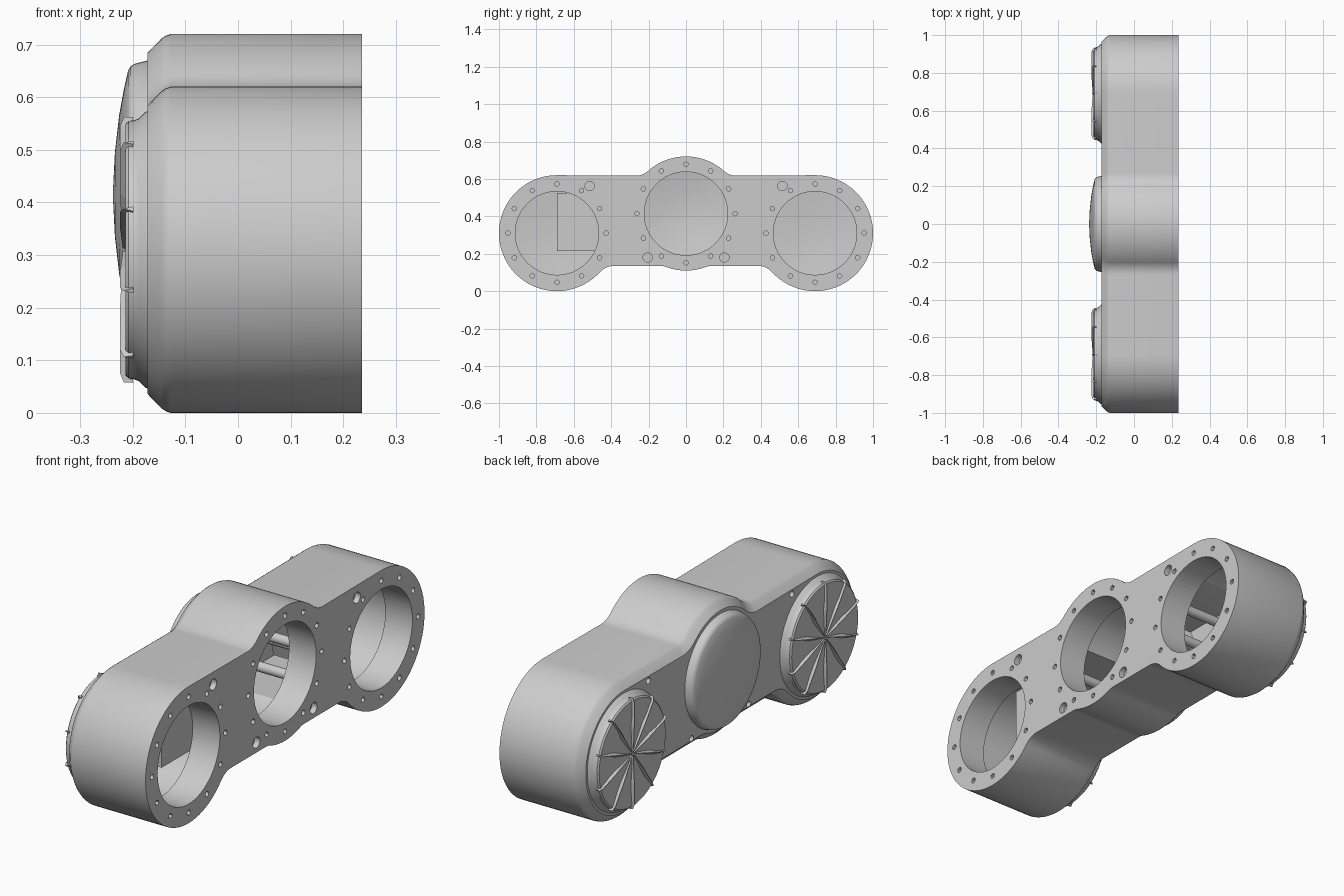
import bpy, bmesh, math
from mathutils import Matrix, Vector

if "Cube" in bpy.data.objects:
    bpy.data.objects.remove(bpy.data.objects["Cube"])

grey = bpy.data.materials.new("light grey metal")
grey.use_nodes = True
grey.diffuse_color = (0.6, 0.6, 0.6, 1)
grey.node_tree.nodes["Principled BSDF"].inputs["Base Color"].default_value = (0.6, 0.6, 0.6, 1)

SIDE_Y, SIDE_Z, SIDE_R = 0.69, 0.31, 0.31
MID_Z, MID_R = 0.415, 0.305
BAND_TOP, BAND_LOW, FILLET = 0.617, 0.135, 0.1
FACE_X, BACK_X = 0.236, -0.172
CENTRES = [(-SIDE_Y, SIDE_Z), (0, MID_Z), (SIDE_Y, SIDE_Z)]


def make(name, bm, cutter=False):
    bmesh.ops.recalc_face_normals(bm, faces=bm.faces)
    me = bpy.data.meshes.new(name)
    bm.to_mesh(me)
    bm.free()
    me.materials.append(grey)
    ob = bpy.data.objects.new(name, me)
    bpy.context.collection.objects.link(ob)
    ob.hide_render = cutter
    return ob


def smooth(ob, angle=30):
    bpy.ops.object.select_all(action="DESELECT")
    ob.select_set(True)
    bpy.context.view_layer.objects.active = ob
    bpy.ops.object.shade_smooth_by_angle(angle=math.radians(angle))


def lathe(bm, profile, y, z, steps=64):
    """Spin (radius, x) points about an x-parallel axis through (y, z)."""
    vs = [bm.verts.new((x, y, z + r)) for r, x in profile]
    es = [bm.edges.new(p) for p in zip(vs, vs[1:])]
    out = bmesh.ops.spin(bm, geom=vs + es, cent=(0, y, z), axis=(1, 0, 0),
                         angle=math.tau, steps=steps)
    bmesh.ops.remove_doubles(bm, verts=bm.verts, dist=1e-5)


def cylinder(bm, r, x0, x1, y, z, steps=64):
    lathe(bm, [(0, x0), (r, x0), (r, x1), (0, x1)], y, z, steps)


def arc(cy, cz, r, a0, a1, n):
    return [(cy + r * math.cos(a0 + (a1 - a0) * i / n),
             cz + r * math.sin(a0 + (a1 - a0) * i / n)) for i in range(n + 1)]


def fillet(cy, cz, r, line, side, up):
    """Fillet centre and its angle as seen from the circle centre."""
    fz = line + up * FILLET
    dy = side * math.sqrt((r + FILLET) ** 2 - (fz - cz) ** 2)
    return cy + dy, fz, math.atan2(fz - cz, dy)


# Outline of the +y half, running clockwise from the top
q = math.pi / 2
ty, tz, ta = fillet(0, MID_Z, MID_R, BAND_TOP, 1, 1)
sy, sz, sa = fillet(SIDE_Y, SIDE_Z, SIDE_R, BAND_LOW, -1, -1)
my, mz, ma = fillet(0, MID_Z, MID_R, BAND_LOW, 1, -1)
half = arc(0, MID_Z, MID_R, q, ta, 14)
half += arc(ty, tz, FILLET, ta + math.pi, 3 * q, 8)[1:]
half += arc(SIDE_Y, SIDE_Z, SIDE_R, q, sa, 48)
half += arc(sy, sz, FILLET, sa + math.pi, q, 8)[1:]
half += arc(my, mz, FILLET, q, ma + math.pi, 6)
half += arc(0, MID_Z, MID_R, ma, -q, 8)[1:]
outline = half + [(-y, z) for y, z in half[-2:0:-1]]


def inset(points, d):
    res = []
    for i, p in enumerate(points):
        a, b = Vector(points[i - 1]), Vector(points[(i + 1) % len(points)])
        t = (b - a).normalized()
        res.append((p[0] + t.y * d, p[1] - t.x * d))
    return res


# Housing: straight walls with a rounded chamfer at the cover side
bm = bmesh.new()
rings = []
for x, d in [(FACE_X, 0), (-0.128, 0), (-0.137, 0.003), (-0.146, 0.009), (BACK_X, 0.036)]:
    rings.append([bm.verts.new((x, y, z)) for y, z in inset(outline, d)])
n = len(outline)
for a, b in zip(rings, rings[1:]):
    for i in range(n):
        bm.faces.new((a[i], a[(i + 1) % n], b[(i + 1) % n], b[i]))
bm.faces.new(rings[0])
bm.faces.new(rings[-1])
housing = make("housing", bm)

# Cutters: bores, inner chambers, connecting channel, screw and bolt holes
bores, chambers, screws = bmesh.new(), bmesh.new(), bmesh.new()
rods = bmesh.new()
for cy, cz in CENTRES:
    cylinder(bores, 0.223, 0.3, 0.05, cy, cz)
    cylinder(chambers, 0.235, 0.1, -0.3, cy, cz)
    for k in range(12):
        a = k * math.pi / 6
        y, z = cy + 0.263 * math.cos(a), cz + 0.263 * math.sin(a)
        cylinder(screws, 0.012, 0.3, 0.19, y, z, 12)
        if 0.24 < z < 0.5 and 0.2 < abs(y) < 0.5:
            cylinder(rods, 0.022, 0.11, -0.16, y, z, 16)
bolts = bmesh.new()
for s in (-1, 1):
    for y, z in [(0.515, 0.562), (0.205, 0.18)]:
        cylinder(bolts, 0.014, 0.2, -0.3, s * y, z, 20)
        cylinder(screws, 0.025, 0.3, 0.21, s * y, z, 20)
channel = bmesh.new()
bmesh.ops.create_cube(channel, size=1, matrix=Matrix.Translation((-0.025, 0, 0.37))
                      @ Matrix.Diagonal((0.25, 2 * SIDE_Y, 0.31, 1)))

bpy.context.view_layer.objects.active = housing
for name, cut in [("bore_cutter", bores), ("chamber_cutter", chambers),
                  ("channel_cutter", channel), ("screw_cutter", screws),
                  ("bolt_cutter", bolts)]:
    tool = make(name, cut, True)
    mod = housing.modifiers.new(name, "BOOLEAN")
    mod.operation, mod.solver, mod.object = "DIFFERENCE", "EXACT", tool
    bpy.ops.object.modifier_apply(modifier=mod.name)
    bpy.data.objects.remove(tool)
smooth(housing)
smooth(make("screw_rods", rods))

# Middle cover: smooth shallow dome with a hollow inside
bm = bmesh.new()
lathe(bm, [(0.235, -0.165), (0.256, -0.165), (0.254, -0.175), (0.249, -0.195),
           (0.244, -0.204), (0.235, -0.209), (0.2, -0.217), (0.15, -0.226),
           (0.08, -0.234), (0, -0.238), (0, -0.222), (0.12, -0.214),
           (0.225, -0.195), (0.235, -0.165)], 0, MID_Z)
smooth(make("middle_cover", bm), 40)


# Side covers: stepped caps, each carrying ten tapered ribs
def rib(bm, cy, cz, a):
    u = Vector((0, math.cos(a), math.sin(a)))
    w = Vector((0, -math.sin(a), math.cos(a)))
    c = Vector((0, cy, cz))
    secs = []
    for r, hw, base, top in [(0.01, 0.002, -0.208, -0.219), (0.13, 0.015, -0.208, -0.224),
                             (0.235, 0.006, -0.2, -0.224), (0.252, 0.005, -0.199, -0.217)]:
        secs.append([bm.verts.new(c + u * r + w * s * hw + Vector((x, 0, 0)))
                     for s, x in [(-1, base), (1, base), (0, top)]])
    for p, s in zip(secs, secs[1:]):
        for i in range(3):
            j = (i + 1) % 3
            bm.faces.new((p[i], p[j], s[j], s[i]))
    bm.faces.new(secs[0])
    bm.faces.new(secs[-1])


for side, cy in [("right", -SIDE_Y), ("left", SIDE_Y)]:
    bm = bmesh.new()
    lathe(bm, [(0.235, -0.165), (0.266, -0.165), (0.262, -0.176), (0.25, -0.188),
               (0.246, -0.198), (0.245, -0.208), (0.238, -0.214), (0, -0.214),
               (0, -0.204), (0.12, -0.198), (0.225, -0.188), (0.235, -0.165)], cy, SIDE_Z)
    smooth(make(side + "_cover", bm))
    bm = bmesh.new()
    for k in range(10):
        rib(bm, cy, SIDE_Z, math.radians(18 + 36 * k))
    make(side + "_cover_ribs", bm)
